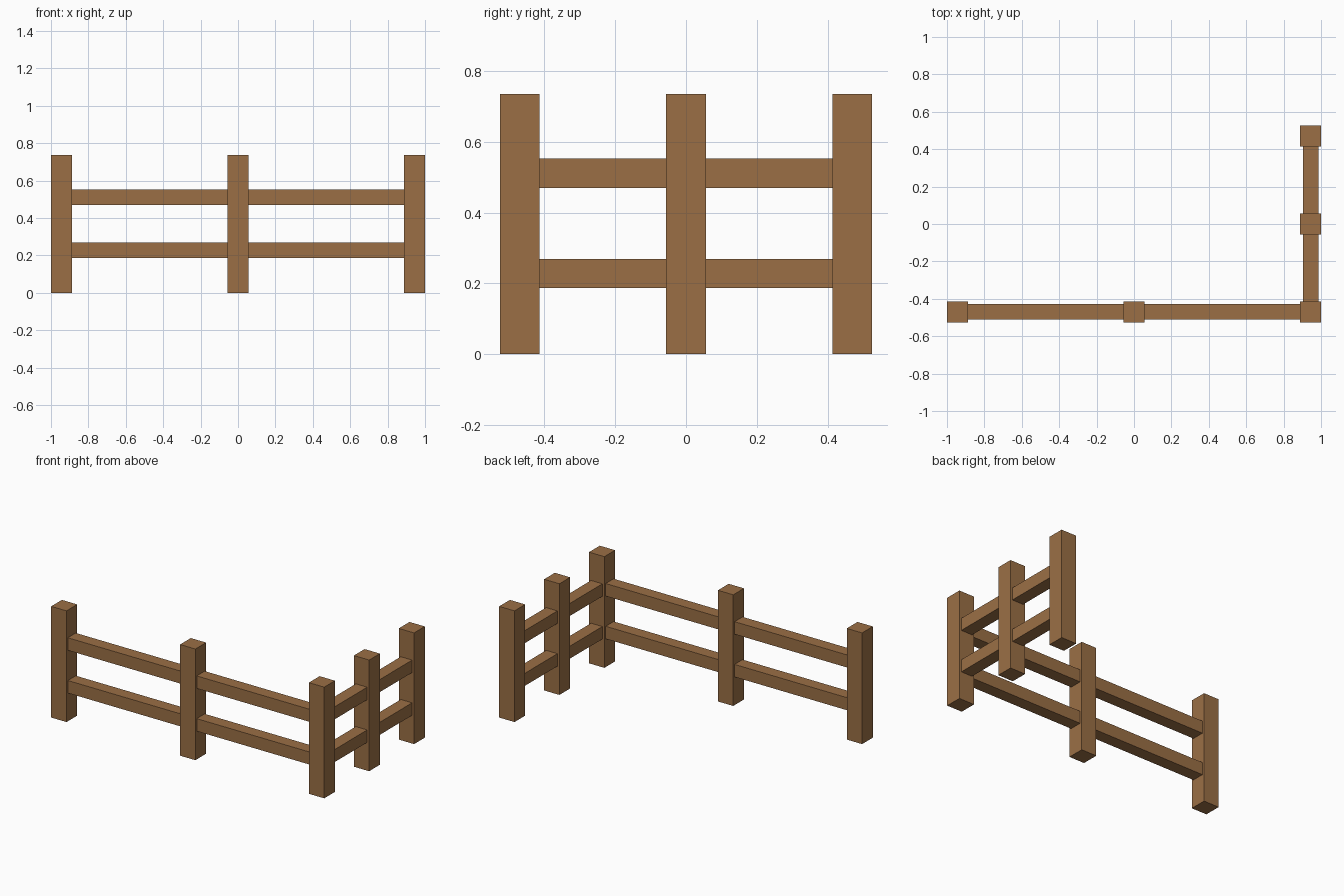
import bpy
from mathutils import Vector

cube = bpy.data.objects.get("Cube")
if cube:
    bpy.data.objects.remove(cube, do_unlink=True)

POST_W, POST_H = 0.112, 0.736
RAIL_W = 0.083
RAIL_HEIGHTS = {"lower": 0.228, "upper": 0.511}
END_X, END_Y = 0.944, 0.47

wood = bpy.data.materials.new("brown_wood")
wood.use_nodes = True
colour = (0.328, 0.159, 0.06, 1)
wood.diffuse_color = colour
wood.node_tree.nodes["Principled BSDF"].inputs["Base Color"].default_value = colour


def box(name, centre, size):
    bpy.ops.mesh.primitive_cube_add(size=1, location=centre)
    obj = bpy.context.object
    obj.name = name
    obj.scale = size
    bpy.ops.object.transform_apply(location=False, rotation=False, scale=True)
    obj.data.materials.append(wood)


# Posts, following the L-shaped line of the fence
posts = [
    ("front_right_post", Vector((-END_X, -END_Y, 0))),
    ("front_middle_post", Vector((0, -END_Y, 0))),
    ("corner_post", Vector((END_X, -END_Y, 0))),
    ("side_middle_post", Vector((END_X, 0, 0))),
    ("side_back_post", Vector((END_X, END_Y, 0))),
]
for name, base in posts:
    box(name, base + Vector((0, 0, POST_H / 2)), (POST_W, POST_W, POST_H))

# Two rails across every gap, with ends set just into the posts
spans = ["front_right", "front_left", "side_front", "side_back"]
for span, (_, start), (_, end) in zip(spans, posts, posts[1:]):
    run = end - start
    length = run.length - POST_W + 0.01
    along_x = run.x > run.y
    size = (length, RAIL_W, RAIL_W) if along_x else (RAIL_W, length, RAIL_W)
    for level, z in RAIL_HEIGHTS.items():
        box(f"{span}_{level}_rail", (start + end) / 2 + Vector((0, 0, z)), size)
